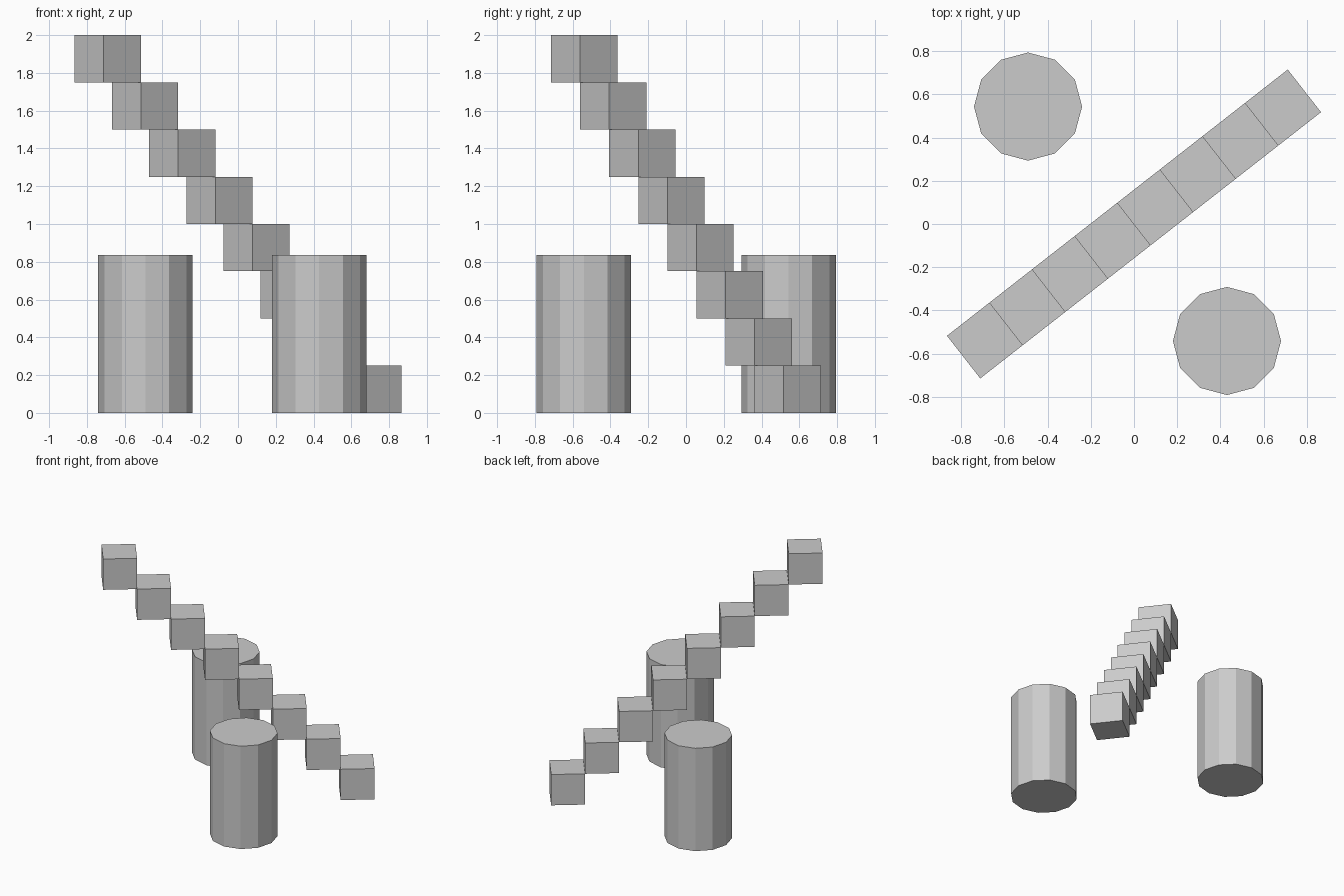
import bpy
import math

if "Cube" in bpy.data.objects:
    bpy.data.objects.remove(bpy.data.objects["Cube"])

STEPS = 8
SIZE = 0.25               # each step is a cube
ANGLE = math.radians(38)  # heading of the flight in plan


def add_step(i):
    """Cube number i, counted from the lowest step."""
    d = (STEPS / 2 - 0.5 - i) * SIZE
    bpy.ops.mesh.primitive_cube_add(
        size=SIZE,
        location=(d * math.cos(ANGLE), d * math.sin(ANGLE), (i + 0.5) * SIZE),
        rotation=(0, 0, ANGLE))
    bpy.context.object.name = f"step_{i + 1}"


def add_column(name, x, y, radius=0.25, height=0.835):
    """Twelve-sided flat-shaded column standing on the ground."""
    bpy.ops.mesh.primitive_cylinder_add(
        vertices=12, radius=radius, depth=height,
        location=(x, y, height / 2), rotation=(0, 0, math.pi / 2))
    bpy.context.object.name = name


# Diagonal flight of floating steps
for i in range(STEPS):
    add_step(i)

# Columns on either side
add_column("back_column", -0.49, 0.543)
add_column("front_column", 0.43, -0.541)
